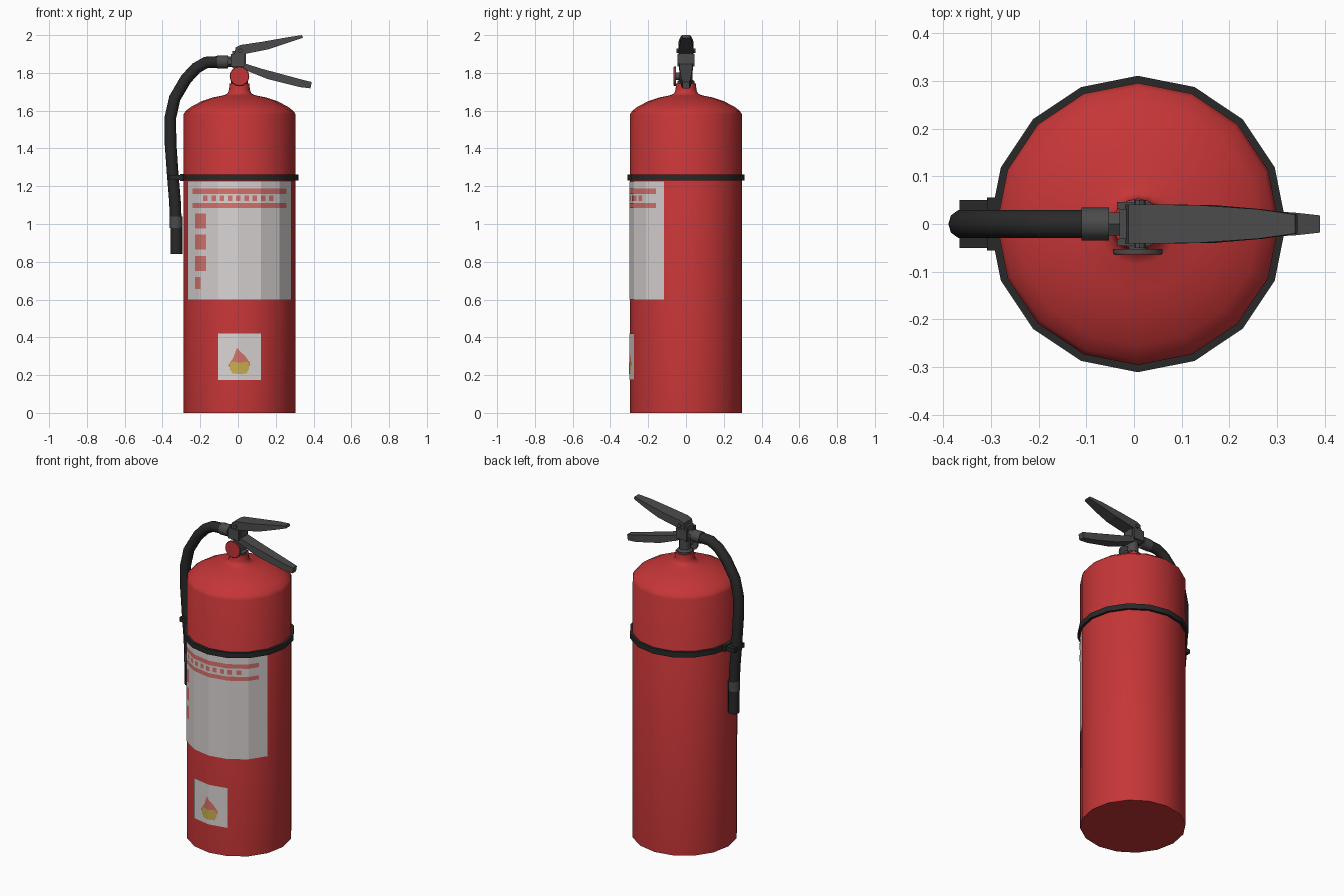
import bpy, bmesh, math
from mathutils import Matrix, Vector

if "Cube" in bpy.data.objects:
    bpy.data.objects.remove(bpy.data.objects["Cube"])

CX, R, N = 0.008, 0.296, 16      # body centre, radius, sides


def material(name, rgb):
    m = bpy.data.materials.new(name)
    m.diffuse_color = (*rgb, 1)
    m.use_nodes = True
    m.node_tree.nodes["Principled BSDF"].inputs["Base Color"].default_value = m.diffuse_color
    return m


RED = material("tank red", (0.56, 0.036, 0.038))
BLACK = material("rubber black", (0.022, 0.022, 0.022))
GREY = material("dark metal", (0.07, 0.07, 0.07))
WHITE = material("label white", (0.70, 0.66, 0.65))
PINK = material("print red", (0.70, 0.17, 0.15))
YELLOW = material("flame yellow", (0.60, 0.43, 0.08))


def finish(name, bm, mat, smooth=None):
    bmesh.ops.recalc_face_normals(bm, faces=bm.faces) if smooth != "sheet" else None
    me = bpy.data.meshes.new(name)
    bm.to_mesh(me)
    bm.free()
    me.materials.append(mat)
    ob = bpy.data.objects.new(name, me)
    bpy.context.collection.objects.link(ob)
    if isinstance(smooth, (int, float)):
        bpy.ops.object.select_all(action='DESELECT')
        ob.select_set(True)
        bpy.context.view_layer.objects.active = ob
        bpy.ops.object.shade_smooth_by_angle(angle=math.radians(smooth))
    return ob


def loft(name, rings, mat, smooth=None, closed=False):
    """Skin a list of point rings; cap the ends unless closed."""
    bm = bmesh.new()
    vs = [[bm.verts.new(p) for p in ring] for ring in rings]
    n = len(vs[0])
    pairs = list(zip(vs, vs[1:])) + ([(vs[-1], vs[0])] if closed else [])
    for a, b in pairs:
        for i in range(n):
            j = (i + 1) % n
            bm.faces.new((a[i], a[j], b[j], b[i]))
    if not closed:
        bm.faces.new(vs[0])
        bm.faces.new(vs[-1])
    return finish(name, bm, mat, smooth)


def lathe(name, profile, mat, segs=N, origin=(CX, 0, 0), axis=(0, 0, 1), smooth=40, closed=False):
    """Turn (radius, height) points around an axis."""
    rot = Matrix.Translation(origin) @ Vector((0, 0, 1)).rotation_difference(Vector(axis)).to_matrix().to_4x4()
    rings = [[rot @ Vector((r * math.cos(k * math.tau / segs), r * math.sin(k * math.tau / segs), h))
              for k in range(segs)] for r, h in profile]
    return loft(name, rings, mat, smooth, closed)


def bar(name, sections, mat):
    """Loft rectangles given as (x bottom, x top, z bottom, z top, half width)."""
    return loft(name, [[(xb, -w, zb), (xb, w, zb), (xt, w, zt), (xt, -w, zt)]
                       for xb, xt, zb, zt, w in sections], mat)


def box(name, lo, hi, mat):
    return loft(name, [[(lo[0], lo[1], z), (hi[0], lo[1], z), (hi[0], hi[1], z), (lo[0], hi[1], z)]
                       for z in (lo[2], hi[2])], mat)


CORNERS = [R * math.sin(math.radians(22.5 * k)) for k in range(-4, 5)]


def front_y(x, off):
    for k in range(-4, 4):
        x0, x1 = CORNERS[k + 4], CORNERS[k + 5]
        if x0 - 1e-6 <= x <= x1 + 1e-6:
            y0, y1 = (R * math.cos(math.radians(22.5 * q)) for q in (k, k + 1))
            t = (x - x0) / (x1 - x0)
            return -(y0 + (y1 - y0) * t) - off


def sheet(name, cols, off, mat):
    """Thin print on the front of the tank; columns are (x, z low, z high)."""
    bm = bmesh.new()
    vs = [[bm.verts.new((x * (1 + off / R) + CX, front_y(x, off), z)) for z in (lo, hi)]
          for x, lo, hi in cols]
    for a, b in zip(vs, vs[1:]):
        bm.faces.new((a[0], b[0], b[1], a[1]))
    return finish(name, bm, mat, "sheet")


def patch(name, x0, x1, z0, z1, off, mat):
    xs = [x0] + [c for c in CORNERS if x0 + 1e-4 < c < x1 - 1e-4] + [x1]
    return sheet(name, [(x, z0, z1) for x in xs], off, mat)


# Tank with domed shoulder and neck
lathe("tank", [(R, 0), (R, 1.58), (0.287, 1.597), (0.255, 1.622), (0.2, 1.65), (0.14, 1.67), (0.085, 1.681),
               (0.064, 1.69), (0.055, 1.71), (0.053, 1.745)], RED, smooth=50)

# Strap and hose clip
lathe("strap", [(0.29, 1.23), (0.311, 1.23), (0.311, 1.262), (0.29, 1.262)], BLACK, closed=True, smooth=30)
box("hose_clip", (-0.366, -0.05, 1.233), (-0.285, 0.05, 1.259), BLACK)
box("hose_clip_base", (-0.308, -0.056, 1.228), (-0.285, 0.056, 1.264), BLACK)

# Large label with printed bars and blocks
patch("large_label", CORNERS[1], CORNERS[7], 0.6, 1.225, 0.002, WHITE)
patch("upper_bar", -0.245, 0.245, 1.16, 1.187, 0.004, PINK)
patch("lower_bar", -0.245, 0.245, 1.085, 1.11, 0.004, PINK)
for i in range(9):
    x = -0.19 + i * 0.043
    patch(f"header_block_{i}", x, x + 0.024, 1.122, 1.15, 0.004, PINK)
for i, (z0, z1) in enumerate([(0.975, 1.055), (0.865, 0.945), (0.75, 0.83), (0.655, 0.72)]):
    patch(f"side_block_{i}", -0.232, -0.175 if i < 3 else -0.205, z0, z1, 0.004, PINK)

# Small label with flame mark
patch("small_label", CORNERS[3], CORNERS[5], 0.175, 0.42, 0.002, WHITE)
sheet("flame", [(-0.057, 0.245, 0.255), (-0.033, 0.235, 0.29), (-0.013, 0.23, 0.345), (0, 0.23, 0.33),
                (0.03, 0.235, 0.30), (0.055, 0.25, 0.265)], 0.004, PINK)
sheet("flame_base", [(-0.05, 0.23, 0.26), (-0.035, 0.208, 0.272), (0, 0.206, 0.265),
                     (0.036, 0.208, 0.272), (0.05, 0.235, 0.26)], 0.006, YELLOW)

# Valve
lathe("valve_stem", [(0.046, 1.735), (0.046, 1.755), (0.032, 1.765), (0.032, 1.84)], GREY, segs=12)
box("valve_block", (-0.03, -0.032, 1.825), (0.042, 0.032, 1.915), GREY)
for s in (-1, 1):
    y0, y1 = sorted((s * 0.032, s * 0.046))
    box("bracket_cheek", (-0.036, y0, 1.835), (0.035, y1, 1.90), GREY)
lathe("lever_pin", [(0.012, -0.05), (0.012, 0.05)], GREY, segs=8, origin=(0.012, 0, 1.918), axis=(0, 1, 0))

# Pressure gauge
lathe("gauge_stem", [(0.02, 0), (0.02, 0.052)], GREY, segs=10, origin=(CX, 0, 1.782), axis=(0, -1, 0))
lathe("gauge_rim", [(0.052, 0.052), (0.052, 0.062)], GREY, segs=N, origin=(CX, 0, 1.782), axis=(0, -1, 0))
lathe("gauge_face", [(0.051, 0.062), (0.049, 0.065)], RED, segs=N, origin=(CX, 0, 1.782), axis=(0, -1, 0))

# Squeeze lever and carrying handle
bar("squeeze_lever", [(-0.018, -0.012, 1.90, 1.935, 0.041), (0.035, 0.015, 1.90, 1.948, 0.041),
                      (0.165, 0.13, 1.926, 1.965, 0.04), (0.27, 0.26, 1.961, 1.988, 0.031),
                      (0.343, 0.338, 1.986, 2.0, 0.02)], GREY)
bar("carry_handle", [(0.03, 0.03, 1.818, 1.852, 0.036), (0.155, 0.125, 1.768, 1.822, 0.034),
                     (0.326, 0.336, 1.725, 1.765, 0.024), (0.384, 0.39, 1.718, 1.752, 0.018)], GREY)

# Hose fittings
lathe("hose_nut", [(0.028, 0), (0.028, 0.04)], GREY, segs=6, origin=(-0.062, 0, 1.86), axis=(1, 0, 0), smooth=20)
lathe("hose_collar", [(0.035, 0), (0.035, 0.058)], GREY, segs=12, origin=(-0.11, 0, 1.858), axis=(1, 0, 0))

# Hose swept along its path
path = [(-0.1, 1.858), (-0.17, 1.855), (-0.222, 1.825), (-0.275, 1.768), (-0.335, 1.666), (-0.359, 1.56),
        (-0.357, 1.42), (-0.345, 1.25), (-0.334, 1.12), (-0.33, 1.02)]
rings = []
for i, (x, z) in enumerate(path):
    a, b = path[max(i - 1, 0)], path[min(i + 1, len(path) - 1)]
    t = Vector((b[0] - a[0], 0, b[1] - a[1])).normalized()
    side = Vector((0, 1, 0)).cross(t)
    rings.append([Vector((x, 0, z)) + 0.031 * (math.cos(q * math.tau / 10) * side
                  + math.sin(q * math.tau / 10) * Vector((0, 1, 0))) for q in range(10)])
loft("hose", rings, BLACK, smooth=50)

# Nozzle
lathe("nozzle_collar", [(0.034, 0.98), (0.034, 1.04)], GREY, segs=12, origin=(-0.329, 0, 0))
lathe("nozzle", [(0.028, 0.84), (0.032, 0.84), (0.031, 0.985)], BLACK, segs=12, origin=(-0.326, 0, 0))
